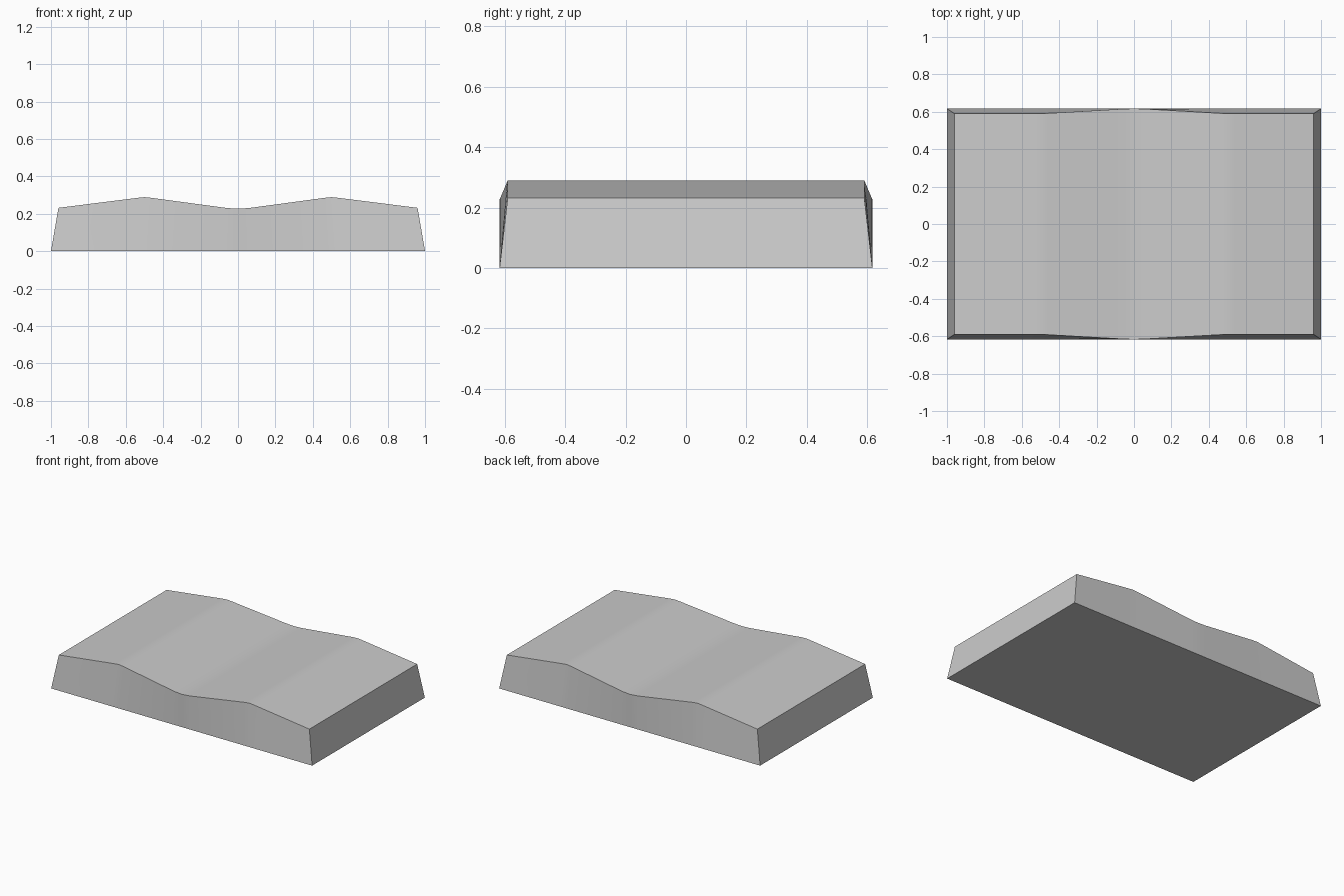
import bpy
import bmesh
import math

cube = bpy.data.objects.get("Cube")
if cube:
    bpy.data.objects.remove(cube, do_unlink=True)

# Plain grey material
grey = bpy.data.materials.new("light grey")
grey.use_nodes = True
colour = (0.6, 0.6, 0.6, 1)
grey.diffuse_color = colour
grey.node_tree.nodes["Principled BSDF"].inputs["Base Color"].default_value = colour

# Half profile of the wavy top: x, half depth, height
half = [(0, 0.617, 0.227), (0.06, 0.615, 0.231), (0.46, 0.592, 0.285),
        (0.5, 0.59, 0.289), (0.54, 0.59, 0.285), (0.96, 0.59, 0.232)]
profile = [(-x, y, z) for x, y, z in reversed(half[1:])] + half
BASE_DEPTH = 0.617

# Loft a closed slab from cross-sections along x
bm = bmesh.new()
rings = []
for x, y, z in profile:
    base_x = x / 0.96
    corners = [(base_x, -BASE_DEPTH, 0), (x, -y, z), (x, y, z), (base_x, BASE_DEPTH, 0)]
    rings.append([bm.verts.new(c) for c in corners])
for a, b in zip(rings, rings[1:]):
    for i in range(4):
        j = (i + 1) % 4
        bm.faces.new((a[i], a[j], b[j], b[i]))
bm.faces.new(rings[0])
bm.faces.new(rings[-1])
bmesh.ops.recalc_face_normals(bm, faces=bm.faces)

mesh = bpy.data.meshes.new("wavy_slab")
bm.to_mesh(mesh)
bm.free()
mesh.materials.append(grey)
slab = bpy.data.objects.new("wavy_slab", mesh)
bpy.context.collection.objects.link(slab)

# Soft waves, crisp outer edges
bpy.context.view_layer.objects.active = slab
slab.select_set(True)
bpy.ops.object.shade_smooth_by_angle(angle=math.radians(30))
